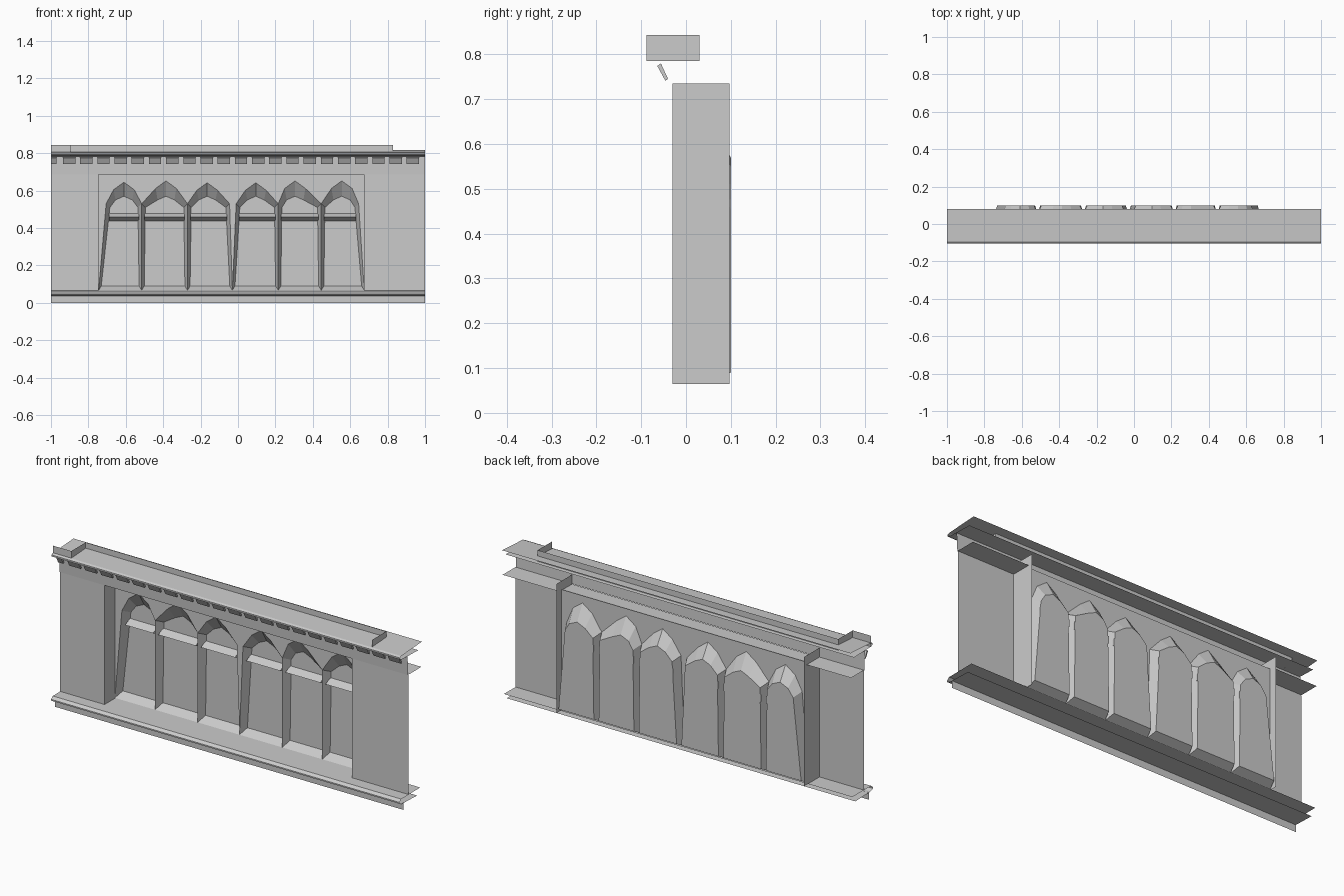
import bpy

if "Cube" in bpy.data.objects:
    bpy.data.objects.remove(bpy.data.objects["Cube"])


def mesh(name, verts, faces):
    me = bpy.data.meshes.new(name)
    me.from_pydata(verts, [], faces)
    me.update()
    ob = bpy.data.objects.new(name, me)
    bpy.context.collection.objects.link(ob)
    return ob


def strip(name, profile, x0, x1, closed=False):
    """Sweep a (y, z) profile along x; closed profiles get end caps."""
    n = len(profile)
    verts = [(x, y, z) for x in (x0, x1) for y, z in profile]
    faces = [(i, (i + 1) % n, n + (i + 1) % n, n + i) for i in range(n if closed else n - 1)]
    if closed:
        faces += [tuple(range(n))[::-1], tuple(range(n, 2 * n))]
    return mesh(name, verts, faces)


def upright(name, plan, z0, z1):
    """Raise an (x, y) plan line into a vertical sheet."""
    n = len(plan)
    verts = [(x, y, z) for z in (z0, z1) for x, y in plan]
    return mesh(name, verts, [(i, i + 1, n + i + 1, n + i) for i in range(n - 1)])


L, R = -0.745, 0.675            # opening sides
WALL, SPAN, PANE = -0.03, 0.055, 0.1

# Front wall around the opening, with side reveals
upright("wall_left", [(-1, WALL), (L, WALL)], 0.065, 0.685)
upright("wall_right", [(R, WALL), (1, WALL)], 0.065, 0.685)
upright("reveal_left", [(L, WALL), (L, 0.097)], 0.065, 0.735)
upright("reveal_right", [(R, WALL), (R, 0.097)], 0.065, 0.735)
strip("frieze", [(-0.033, 0.685), (-0.038, 0.783)], -1, 1)
strip("opening_soffit", [(WALL, 0.685), (SPAN, 0.687)], L, R)
strip("ledge_left", [(WALL, 0.687), (0.075, 0.687)], -1, L)
strip("ledge_right", [(WALL, 0.687), (0.075, 0.687)], R, 1)

# Base moulding and plinth
strip("base_moulding", [(0.065, 0.065), (-0.09, 0.064), (-0.104, 0.052),
                        (-0.104, 0.045), (-0.085, 0.037), (0.04, 0.033)], -1, 1)
strip("plinth", [(-0.07, 0.0), (-0.07, 0.037)], -1, 1)

# Cornice
strip("cornice", [(0.08, 0.816), (-0.09, 0.806), (-0.102, 0.801),
                  (-0.102, 0.793), (-0.09, 0.787), (0.05, 0.783)], -1, 1)

# Parapet stepping back between the ends
upright("parapet", [(-1, -0.088), (-0.895, -0.088), (-0.895, 0.03),
                    (0.83, 0.03), (0.83, -0.088)], 0.785, 0.843)

# Row of slanted dentils
tooth = [(-0.064, 0.774), (-0.056, 0.78), (-0.04, 0.745), (-0.046, 0.741)]
strip("dentil_end", tooth, -1, -0.97, True)
for i in range(21):
    cx = -0.903 + 0.0919 * i
    strip(f"dentil_{i}", tooth, cx - 0.033, cx + 0.033, True)

# Six pointed windows: splayed surround, pane, spandrel, transom
edges = [L, -0.515, -0.27, -0.03, 0.215, 0.445, R]
apexes = [(-0.61, 0.645), (-0.385, 0.652), (-0.165, 0.642),
          (0.095, 0.642), (0.305, 0.652), (0.555, 0.652)]
for i, (ax, az) in enumerate(apexes):
    l, r = edges[i], edges[i + 1]
    # outer jambs lean inwards at the two ends and the middle pier
    lt = l + (0.04 if i == 0 else 0.02 if i == 3 else 0)
    rt = r - (0.03 if i == 5 else 0.015 if i == 2 else 0)
    outer = [(l, 0.067), (r, 0.067), (rt, 0.53), (ax + 0.055, az - 0.04), (ax, az),
             (ax - 0.055, az - 0.04), (lt, 0.53)]
    inner = [(l + 0.014, 0.09), (r - 0.014, 0.09), (rt - 0.02, 0.51), (ax + 0.045, 0.55),
             (ax, 0.57), (ax - 0.045, 0.55), (lt + 0.02, 0.51)]
    verts = [(x, SPAN, z) for x, z in outer] + [(x, PANE, z) for x, z in inner]
    faces = [(k, (k + 1) % 7, 7 + (k + 1) % 7, 7 + k) for k in range(7)]
    mesh(f"window_{i}", verts, faces + [tuple(range(7, 14))])

    arch = outer[1:] + [outer[0]]
    sp = [(x, SPAN, z) for x, z in outer] + [(x, SPAN, 0.69) for x in
         (r, ax + 0.055, ax, ax - 0.055, l)]
    mesh(f"spandrel_{i}", sp, [(1, 2, 7), (2, 3, 8, 7), (3, 4, 9, 8),
                               (4, 5, 10, 9), (5, 6, 11, 10), (6, 0, 11)])
    strip(f"transom_{i}", [(PANE, 0.477), (0.06, 0.458), (PANE, 0.438)],
          lt + 0.015, rt - 0.015, True)
